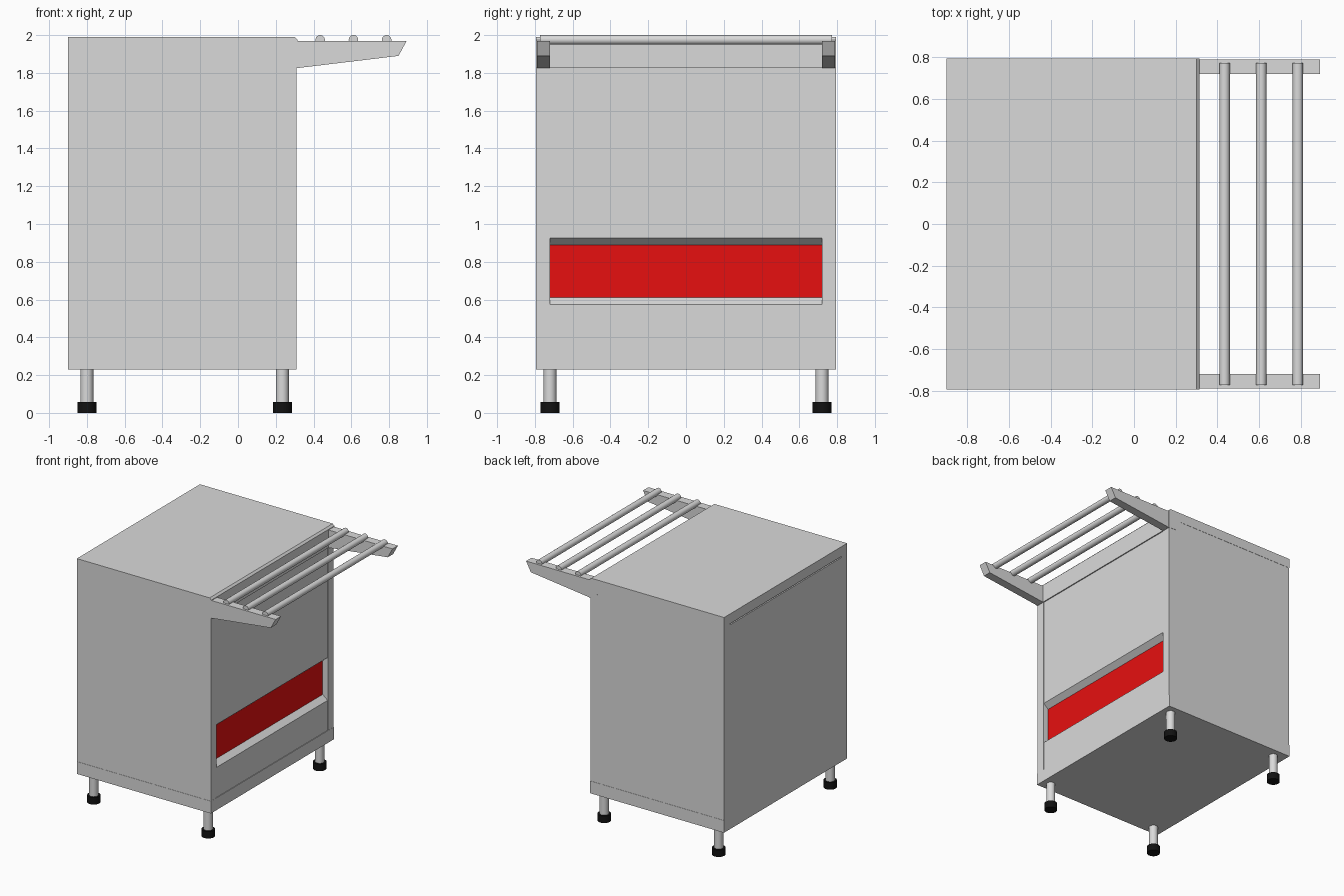
import bpy, bmesh, math
from mathutils import Matrix

if "Cube" in bpy.data.objects:
    bpy.data.objects.remove(bpy.data.objects["Cube"], do_unlink=True)


def material(name, color):
    m = bpy.data.materials.new(name)
    m.use_nodes = True
    m.diffuse_color = (*color, 1)
    m.node_tree.nodes["Principled BSDF"].inputs["Base Color"].default_value = (*color, 1)
    return m


STEEL = material("brushed steel", (0.7, 0.7, 0.7))
RED = material("red panel", (0.8, 0.005, 0.005))
BLACK = material("black rubber", (0.006, 0.006, 0.006))


def finish(name, bm, mat):
    bmesh.ops.recalc_face_normals(bm, faces=bm.faces[:])
    mesh = bpy.data.meshes.new(name)
    bm.to_mesh(mesh)
    bm.free()
    mesh.materials.append(mat)
    obj = bpy.data.objects.new(name, mesh)
    bpy.context.collection.objects.link(obj)
    return obj


def extrude_profile(name, points, y0, y1, mat=STEEL):
    """Side profile in x and z, extruded from y0 to y1."""
    bm = bmesh.new()
    face = bm.faces.new([bm.verts.new((x, y0, z)) for x, z in points])
    new = bmesh.ops.extrude_face_region(bm, geom=[face])["geom"]
    verts = [v for v in new if isinstance(v, bmesh.types.BMVert)]
    bmesh.ops.translate(bm, verts=verts, vec=(0, y1 - y0, 0))
    return finish(name, bm, mat)


def box(name, x0, x1, y0, y1, z0, z1, mat=STEEL):
    return extrude_profile(name, [(x0, z0), (x1, z0), (x1, z1), (x0, z1)], y0, y1, mat)


def cylinder(name, radius, length, center, mat=STEEL, along_y=False):
    bm = bmesh.new()
    turn = Matrix.Rotation(math.pi / 2, 4, "X") if along_y else Matrix()
    bmesh.ops.create_cone(bm, cap_ends=True, segments=24, radius1=radius, radius2=radius,
                          depth=length, matrix=Matrix.Translation(center) @ turn)
    for f in bm.faces:
        f.smooth = len(f.verts) == 4
    for e in bm.edges:
        e.smooth = all(len(f.verts) == 4 for f in e.link_faces)
    return finish(name, bm, mat)


BACK, FRONT, HALF, INNER = -0.9, 0.31, 0.793, 0.72

# Cabinet core with a bevelled recess across the serving side
core = extrude_profile("cabinet_core", [
    (BACK, 0.33), (0.306, 0.33), (0.306, 0.575), (0.262, 0.612),
    (0.262, 0.888), (0.306, 0.925), (0.306, 1.9), (BACK, 1.9)], -INNER, INNER)
core.data.materials.append(RED)
for f in core.data.polygons:
    c = f.center
    if f.normal.x > 0.9 and 0.61 < c.z < 0.89:
        f.material_index = 1

# Base plinth
box("base_plinth", BACK, FRONT + 0.001, -HALF - 0.002, HALF + 0.002, 0.23, 0.33)

# Worktop with apron and curved corner gussets
gusset = [(0.19 + 0.06 * math.sin(a), 1.85 + 0.06 * math.cos(a))
          for a in (i * math.pi / 12 for i in range(7))]
extrude_profile("worktop", [(BACK - 0.001, 1.91)] + gusset + [
    (0.25, 1.825), (0.315, 1.825), (0.315, 1.975), (0.3, 1.99), (BACK - 0.001, 1.99)],
    -HALF - 0.002, HALF + 0.002)

for side, label in ((-1, "right"), (1, "left")):
    # Side panels
    ys = sorted((side * INNER, side * HALF))
    box(f"{label}_side_panel", BACK, FRONT, *ys, 0.33, 1.92)
    # Tapered tray rail brackets
    ys = sorted((side * 0.72, side * 0.79))
    extrude_profile(f"{label}_rail_bracket",
                    [(0.31, 1.825), (0.85, 1.89), (0.893, 1.97), (0.31, 1.97)], *ys)
    # Legs and rubber feet
    for x, end in ((-0.8, "rear"), (0.235, "serving")):
        cylinder(f"{label}_{end}_leg", 0.034, 0.2, (x, side * 0.72, 0.14))
        cylinder(f"{label}_{end}_foot", 0.05, 0.057, (x, side * 0.72, 0.0285), BLACK)

# Tray rail bars
for i in range(3):
    cylinder(f"tray_bar_{i + 1}", 0.025, 1.545, (0.435 + 0.176 * i, 0, 1.975), along_y=True)
